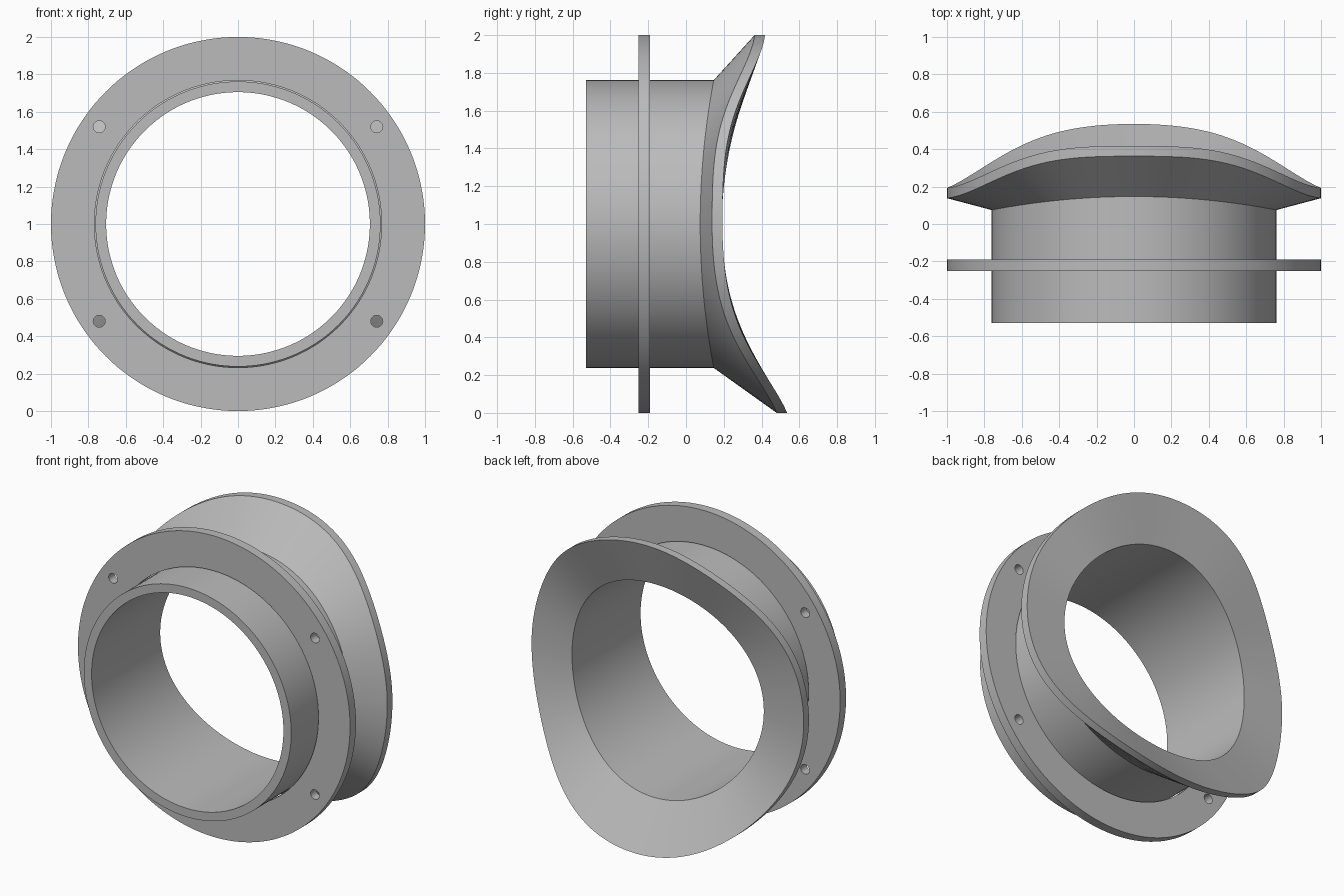
import bpy, bmesh, math
from mathutils import Matrix, Vector

if "Cube" in bpy.data.objects:
    bpy.data.objects.remove(bpy.data.objects["Cube"], do_unlink=True)

SEGMENTS = 144
CENTRE_Z = 1.0

grey = bpy.data.materials.new("plain grey")
grey.use_nodes = True
colour = (0.5, 0.5, 0.5, 1)
grey.diffuse_color = colour
grey.node_tree.nodes["Principled BSDF"].inputs["Base Color"].default_value = colour


def wave(side, top, bottom, sharp_top=0.0, sharp_bottom=0.0):
    """Depth around the ring: lowest at the sides, rising to top and bottom."""
    def depth(angle):
        u = math.cos(angle) ** 2
        up = math.cos(angle) > 0
        sharp = sharp_top if up else sharp_bottom
        u += sharp * (u * u * (3 - 2 * u) - u)
        return side + ((top if up else bottom) - side) * u
    return depth


def flat(y):
    return lambda angle: y


def ring_solid(name, profile):
    """Closed loop of (radius, depth function) swept around the y axis."""
    bm = bmesh.new()
    loops = []
    for radius, depth in profile:
        loop = []
        for i in range(SEGMENTS):
            a = math.tau * i / SEGMENTS
            loop.append(bm.verts.new((radius * math.sin(a), depth(a),
                                      CENTRE_Z + radius * math.cos(a))))
        loops.append(loop)
    for k, loop in enumerate(loops):
        other = loops[(k + 1) % len(loops)]
        for i in range(SEGMENTS):
            j = (i + 1) % SEGMENTS
            bm.faces.new((loop[i], loop[j], other[j], other[i]))
    bmesh.ops.recalc_face_normals(bm, faces=bm.faces)
    mesh = bpy.data.meshes.new(name)
    bm.to_mesh(mesh)
    bm.free()
    obj = bpy.data.objects.new(name, mesh)
    bpy.context.collection.objects.link(obj)
    mesh.materials.append(grey)
    return obj


def activate(obj):
    bpy.ops.object.select_all(action='DESELECT')
    obj.select_set(True)
    bpy.context.view_layer.objects.active = obj


# Pipe with its flared saddle, one continuous wall
INNER, OUTER = 0.705, 0.762
saddle_pipe = ring_solid("saddle_pipe", [
    (INNER, flat(-0.53)),
    (OUTER, flat(-0.53)),
    (OUTER, wave(0.075, 0.147, 0.147)),
    (1.0, wave(0.138, 0.363, 0.48, 0.75, 0.4)),
    (1.0, wave(0.193, 0.418, 0.535, 0.75, 0.4)),
    (INNER, wave(0.19, 0.32, 0.335)),
])

# Flat mounting flange, a loose fit around the pipe
flange = ring_solid("mounting_flange", [
    (0.768, flat(-0.252)), (1.0, flat(-0.252)),
    (1.0, flat(-0.19)), (0.768, flat(-0.19)),
])

# Four bolt holes drilled through the flange
bm = bmesh.new()
for sx in (-1, 1):
    for sz in (-1, 1):
        place = (Matrix.Translation(Vector((sx * 0.742, -0.22, CENTRE_Z + sz * 0.52)))
                 @ Matrix.Rotation(math.pi / 2, 4, 'X'))
        bmesh.ops.create_cone(bm, cap_ends=True, segments=32, radius1=0.032,
                              radius2=0.032, depth=0.3, matrix=place)
drill_mesh = bpy.data.meshes.new("bolt_hole_cutter")
bm.to_mesh(drill_mesh)
bm.free()
drill = bpy.data.objects.new("bolt_hole_cutter", drill_mesh)
bpy.context.collection.objects.link(drill)
drill.hide_render = True
drill_mesh.materials.append(grey)

cut = flange.modifiers.new("bolt holes", 'BOOLEAN')
cut.operation = 'DIFFERENCE'
cut.solver = 'EXACT'
cut.object = drill
activate(flange)
bpy.ops.object.modifier_apply(modifier=cut.name)
bpy.data.objects.remove(drill, do_unlink=True)

# Smooth walls with crisp rims
for obj in (saddle_pipe, flange):
    activate(obj)
    bpy.ops.object.shade_smooth_by_angle(angle=math.radians(30))
